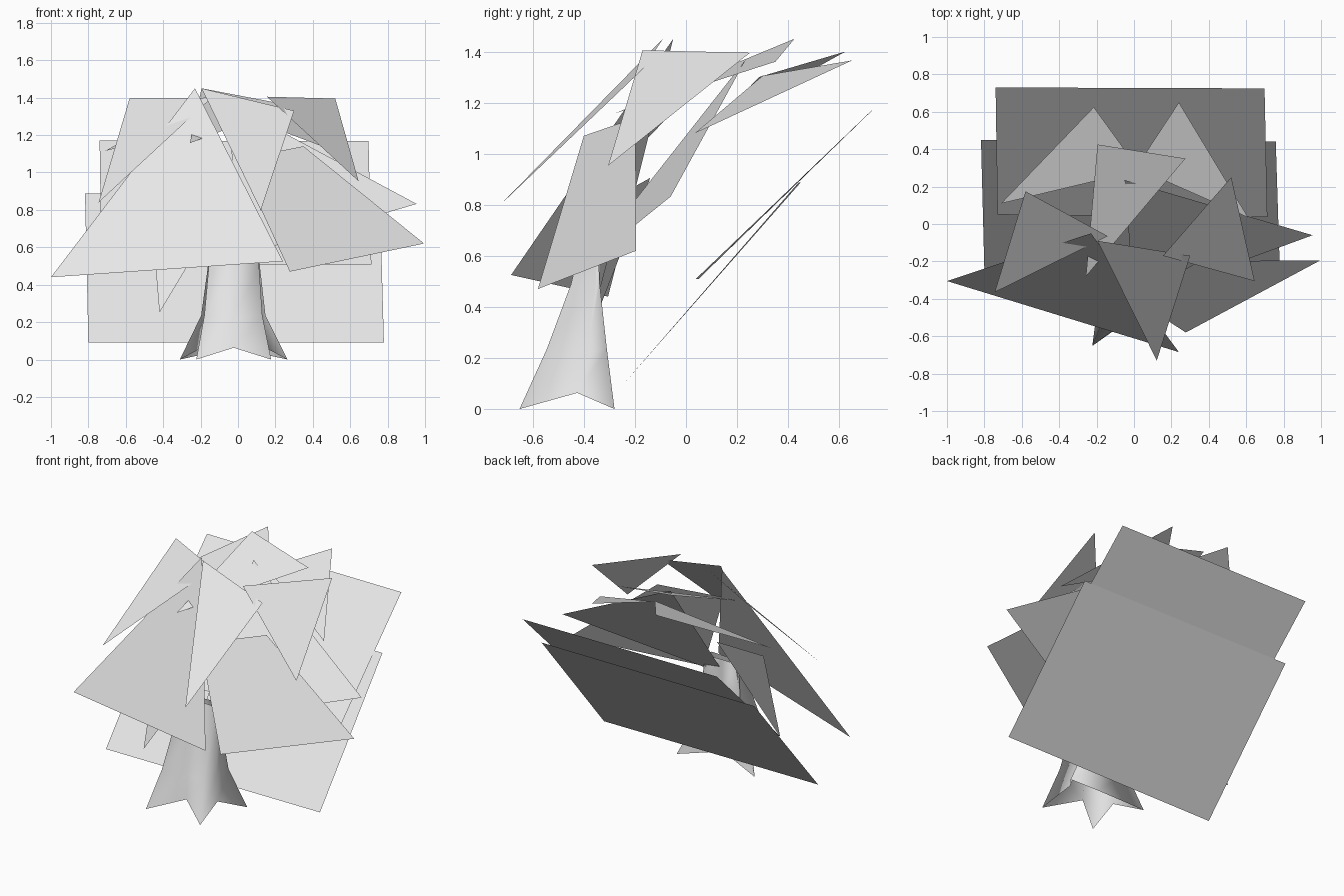
import bpy
from mathutils import Vector

if "Cube" in bpy.data.objects:
    bpy.data.objects.remove(bpy.data.objects["Cube"])


def material(name, rgb):
    m = bpy.data.materials.new(name)
    m.diffuse_color = (*rgb, 1)
    m.use_nodes = True
    m.node_tree.nodes["Principled BSDF"].inputs["Base Color"].default_value = m.diffuse_color
    return m


GREY = material("pale grey", (0.8, 0.8, 0.8))


def make(name, verts, faces, smooth=False):
    me = bpy.data.meshes.new(name)
    me.from_pydata(verts, [], faces)
    me.materials.append(GREY)
    me.polygons.foreach_set("use_smooth", [smooth] * len(me.polygons))
    ob = bpy.data.objects.new(name, me)
    bpy.context.collection.objects.link(ob)
    return ob


def card(name, *pts):
    """Single flat sheet, wound so that it faces upward."""
    a, b, c = (Vector(p) for p in pts[:3])
    if (b - a).cross(c - a).z < 0:
        pts = pts[::-1]
    make(name, pts, [tuple(range(len(pts)))])


# Foliage sheets at the front
card("leaf_front_left", (-1.0, -.305, .44), (.24, -.685, .525), (-.23, -.05, 1.45))
card("leaf_front_middle", (.122, -.73, .797), (.30, -.17, 1.33), (-.195, -.09, 1.45))
card("leaf_front_right", (.277, -.58, .47), (.995, -.195, .62),
     (.35, -.198, 1.14), (0, -.40, 1.07))

# Foliage sheets at the sides
card("leaf_upper_right", (.155, -.17, 1.405), (.52, .25, 1.395), (.645, -.305, .953))
card("leaf_upper_left", (-.58, .175, 1.395), (-.745, -.365, .84), (-.14, -.065, 1.40))
card("leaf_lower_right", (.955, -.06, .832), (-.05, .235, 1.37), (0, -.41, .55))
card("leaf_lower_left", (-.42, -.395, .25), (-.06, -.24, .85), (-.475, -.14, .905))

# Foliage sheets on top and at the back
card("leaf_top", (-.195, .425, 1.45), (.275, .35, 1.36), (-.257, -.28, 1.157))
card("leaf_back_left", (-.215, .625, 1.40), (-.71, .11, 1.115), (.03, .286, 1.30))
card("leaf_back_right", (.24, .65, 1.365), (.61, .035, 1.08), (.01, .30, 1.305))

# Two large sloping sheets behind the tree
card("back_panel_upper", (-.74, .73, 1.17), (.698, .725, 1.167),
     (.713, .037, .508), (-.73, .05, .51))
card("back_panel_lower", (-.818, .45, .888), (.758, .44, .886),
     (.78, -.25, .092), (-.80, -.25, .092))


# Trunk: eight-sided rings, the lowest one a four-pointed star of roots
def ring(cx, front, back, half_front, half_back, mid_front, mid_back, mid_half, z, z_mid):
    my = (front + back) / 2 + .04
    return [(cx - half_front, front, z), (cx, mid_front, z_mid),
            (cx + half_front, front, z), (cx + mid_half, my, z_mid),
            (cx + half_back, back, z), (cx, mid_back, z_mid),
            (cx - half_back, back, z), (cx - mid_half, my, z_mid)]


rings = [ring(-.023, -.652, -.28, .20, .288, -.51, -.36, .17, 0, .063),
         ring(-.025, -.545, -.31, .155, .172, -.50, -.34, .14, .235, .225),
         ring(-.022, -.45, -.338, .135, .14, -.44, -.345, .125, .49, .49),
         ring(-.022, -.405, -.345, .12, .125, -.40, -.35, .11, .68, .68)]
faces = [(8 * r + i, 8 * r + (i + 1) % 8, 8 * r + 8 + (i + 1) % 8, 8 * r + 8 + i)
         for r in range(len(rings) - 1) for i in range(8)]
make("trunk", sum(rings, []), faces, smooth=True)
